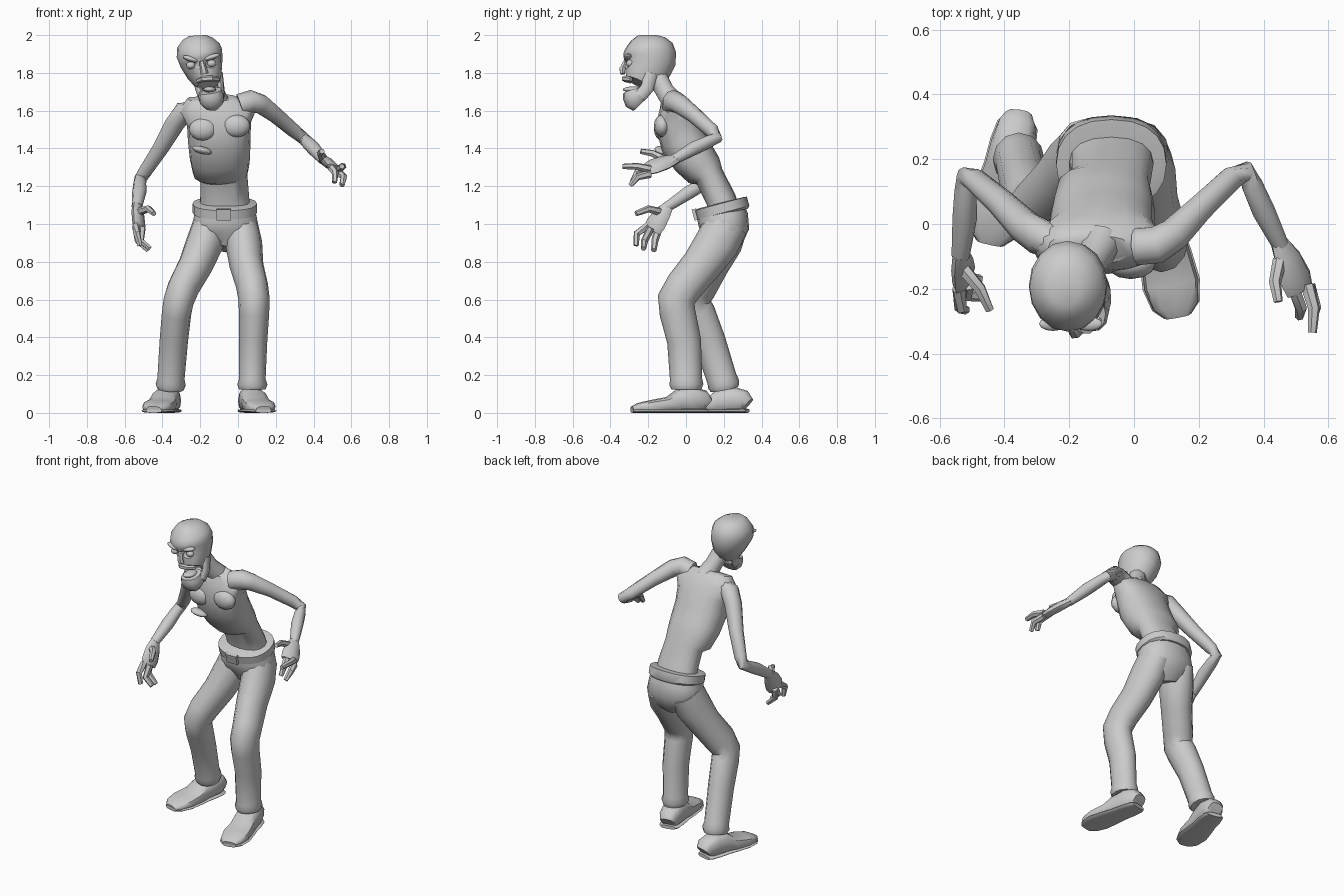
import bpy, bmesh
from math import cos, sin, pi, copysign
from mathutils import Vector

X, Z = Vector((1, 0, 0)), Vector((0, 0, 1))


def loft(name, rings, n=10, ref=X, p=2.0):
    """Skin of elliptical rings (x, y, z, half width, half depth, roll); width follows ref."""
    pts = [Vector(r[:3]) for r in rings]
    bm, loops = bmesh.new(), []
    for i, r in enumerate(rings):
        t = (pts[min(i + 1, len(pts) - 1)] - pts[max(i - 1, 0)]).normalized()
        roll = r[5] if len(r) > 5 else 0
        u = Vector((cos(roll), 0, sin(roll))) if roll else Vector(ref)
        u = (u - t * u.dot(t)).normalized()
        v = t.cross(u)
        b = r[4] if len(r) > 4 else r[3]
        loop = []
        for k in range(n):
            c, s = cos(2 * pi * k / n), sin(2 * pi * k / n)
            q = pts[i] + u * r[3] * copysign(abs(c) ** (2 / p), c) + v * b * copysign(abs(s) ** (2 / p), s)
            q.z = max(q.z, 0)
            loop.append(bm.verts.new(q))
        loops.append(loop)
    for a, b in zip(loops, loops[1:]):
        for k in range(n):
            bm.faces.new((a[k], a[(k + 1) % n], b[(k + 1) % n], b[k]))
    bm.faces.new(loops[0])
    bm.faces.new(loops[-1])
    bmesh.ops.recalc_face_normals(bm, faces=bm.faces)
    me = bpy.data.meshes.new(name)
    bm.to_mesh(me)
    bm.free()
    ob = bpy.data.objects.new(name, me)
    bpy.context.collection.objects.link(ob)
    return ob


def ball(name, loc, scale):
    bpy.ops.mesh.primitive_uv_sphere_add(segments=12, ring_count=8, location=loc)
    ob = bpy.context.object
    ob.name, ob.scale = name, scale
    return ob


def finger(name, a, b, c, r=0.019):
    loft(name, [(*a, r * 1.15), (*b, r), (*c, r * 0.75)], n=6, ref=(0.6, 0.5, 0.6))


def shoe(name, heel, toe):
    h, t = Vector(heel), Vector(toe)
    prof = [(0, .045, .085), (.05, .06, .12), (.2, .068, .14), (.38, .07, .125),
            (.52, .077, .085), (.75, .085, .068), (.92, .07, .052), (1, .04, .035)]
    for part, grow, top in ((name, 1, 1), (name + "_sole", 1.06, 0)):
        rings = []
        for s, w, ht in prof:
            q = h.lerp(t, s)
            ht = ht if top else .022
            rings.append((q.x, q.y, ht / 2, w * grow, ht / 2))
        loft(part, rings, n=12, p=2.8)


# Torso: waist, ribcage, shoulders
loft("torso", [(-.07, .20, 1.07, .13, .085), (-.07, .185, 1.13, .13, .08), (-.075, .125, 1.25, .125, .078),
               (-.09, .095, 1.285, .15, .105), (-.095, .04, 1.35, .16, .118), (-.1, -.015, 1.44, .165, .125),
               (-.1, -.045, 1.53, .17, .115, .08), (-.11, -.06, 1.60, .205, .088, .17),
               (-.10, -.07, 1.645, .17, .065, .16), (-.10, -.08, 1.67, .09, .045, .1)], n=16, p=2.3)
for sx in (-.185, -.01):
    ball("pectoral", (sx, -.125, 1.52 + sx * .1), (.075, .045, .06))
flap = ball("torn_skin", (-.19, -.13, 1.39), (.055, .035, .02))
flap.rotation_euler = (0, .25, .3)

# Neck and skull
loft("neck", [(-.1, -.055, 1.63, .065), (-.125, -.11, 1.70, .052), (-.165, -.17, 1.81, .055)], n=10)
skull = loft("skull", [(-.155, -.25, 1.745, .062, .075), (-.165, -.235, 1.775, .08, .105),
                       (-.178, -.207, 1.81, .098, .12), (-.193, -.193, 1.86, .115, .138),
                       (-.205, -.192, 1.905, .122, .14), (-.21, -.195, 1.945, .113, .125),
                       (-.213, -.2, 1.98, .08, .09), (-.214, -.2, 1.998, .045, .055)], n=16)

# Eye sockets cut into the skull
for ex, ez in ((-.25, 1.84), (-.14, 1.85)):
    cut = ball("socket_cutter", (ex, -.325, ez), (.036, .035, .026))
    m = skull.modifiers.new("socket", "BOOLEAN")
    m.object, m.operation, m.solver = cut, "DIFFERENCE", "EXACT"
    bpy.context.view_layer.objects.active = skull
    bpy.ops.object.modifier_apply(modifier=m.name)
    bpy.data.objects.remove(cut)
    ball("eye", (ex, -.295, ez), (.024, .022, .02))
    brow = ball("brow", (ex, -.308, ez + .034), (.045, .022, .014))
    brow.rotation_euler = (0, .3 if ex < -.2 else -.3, 0)
loft("nose", [(-.193, -.322, 1.86, .012), (-.183, -.337, 1.82, .018), (-.178, -.335, 1.795, .022, .014)], n=6)
loft("upper_lip", [(-.215, -.29, 1.755, .012), (-.185, -.325, 1.768, .016), (-.14, -.325, 1.77, .016),
                   (-.105, -.29, 1.765, .012)], n=6, ref=Z)

# Open jaw: hinge branches, chin and tongue
for sx in (-.06, .06):
    loft("jaw_branch", [(-.165 + sx * 1.1, -.185, 1.80, .018, .035), (-.15 + sx, -.205, 1.72, .018, .035),
                        (-.142 + sx * .85, -.245, 1.675, .02, .035)], n=8)
loft("chin", [(-.142, -.245, 1.635, .045, .05), (-.14, -.26, 1.65, .065, .065),
              (-.143, -.268, 1.68, .066, .068), (-.147, -.275, 1.705, .06, .06)], n=12, p=2.4)
ball("tongue", (-.15, -.28, 1.712), (.035, .055, .016))

# Arms
loft("left_arm", [(.01, -.07, 1.63, .06), (.07, -.065, 1.65, .06), (.12, -.035, 1.635, .053),
                  (.2, .045, 1.575, .043), (.3, .14, 1.49, .038), (.345, .16, 1.455, .034),
                  (.365, .12, 1.435, .034), (.4, .04, 1.4, .037), (.452, -.065, 1.34, .027)], n=10, ref=Z)
loft("right_arm", [(-.23, -.06, 1.6, .055), (-.29, -.04, 1.59, .058), (-.335, -.01, 1.53, .053),
                   (-.41, .065, 1.4, .044), (-.49, .135, 1.28, .037), (-.515, .145, 1.24, .034),
                   (-.52, .1, 1.215, .034), (-.522, .02, 1.17, .038), (-.535, -.1, 1.09, .028)], n=10, ref=X)

# Left hand
loft("left_palm", [(.445, -.05, 1.345, .028, .024), (.475, -.11, 1.325, .05, .028),
                   (.5, -.17, 1.305, .058, .026), (.512, -.205, 1.29, .05, .02)], n=8, ref=(.8, 0, -.6))
finger("left_thumb", (.45, -.11, 1.34), (.435, -.18, 1.375), (.445, -.24, 1.385))
finger("left_finger", (.535, -.19, 1.29), (.555, -.26, 1.305), (.55, -.335, 1.305))
finger("left_finger", (.54, -.19, 1.265), (.56, -.255, 1.25), (.55, -.295, 1.205))
finger("left_finger", (.49, -.19, 1.305), (.515, -.26, 1.27), (.51, -.285, 1.22))

# Right hand
loft("right_palm", [(-.535, -.09, 1.1, .03, .024), (-.53, -.125, 1.055, .05, .028),
                    (-.525, -.16, 1.0, .058, .027), (-.525, -.18, .965, .05, .02)], n=8, ref=(.35, .9, 0))
finger("right_thumb", (-.525, -.14, 1.065), (-.475, -.2, 1.08), (-.445, -.265, 1.055))
finger("right_finger", (-.54, -.2, .99), (-.535, -.26, .95), (-.52, -.265, .885))
finger("right_finger", (-.54, -.145, .98), (-.53, -.165, .91), (-.475, -.17, .86))
finger("right_finger", (-.51, -.185, .98), (-.515, -.22, .91), (-.465, -.225, .87))

# Trousers: pelvis and two legs with cuffs
loft("trouser_seat", [(-.07, .18, 1.09, .155, .125), (-.068, .195, 1.03, .168, .135),
                      (-.067, .205, .97, .178, .13), (-.07, .2, .91, .14, .1), (-.08, .19, .87, .07, .07)],
     n=16, p=2.3)
loft("left_trouser_leg", [(.02, .215, 1.0, .085, .115), (.03, .165, .9, .098, .118), (.045, .08, .78, .09, .105),
                          (.075, -.01, .67, .085, .1), (.085, -.052, .6, .083, .1), (.085, -.045, .53, .08, .095),
                          (.08, -.01, .38, .075, .09), (.076, .0, .18, .07, .085), (.076, .002, .15, .08, .09),
                          (.076, .002, .125, .07, .08)], n=12)
loft("right_trouser_leg", [(-.155, .215, 1.0, .085, .115), (-.175, .18, .9, .1, .118), (-.225, .125, .78, .092, .1),
                           (-.29, .06, .66, .085, .1), (-.315, .035, .59, .08, .098), (-.325, .06, .53, .078, .095),
                           (-.34, .125, .38, .075, .085), (-.355, .19, .18, .072, .08), (-.356, .2, .15, .08, .085),
                           (-.358, .205, .125, .07, .075)], n=12)

# Belt with buckle
loft("belt", [(-.07, .198, 1.055, .158, .132), (-.07, .197, 1.06, .17, .143),
              (-.07, .184, 1.108, .17, .143), (-.07, .183, 1.112, .145, .12)], n=20, p=2.3)
bpy.ops.mesh.primitive_cube_add(size=1, location=(-.075, .05, 1.05), rotation=(.26, 0, 0))
bpy.context.object.name = "buckle"
bpy.context.object.scale = (.075, .025, .06)

# Shoes
shoe("left_shoe", (.055, .11, 0), (.135, -.285, 0))
shoe("right_shoe", (-.355, .325, 0), (-.445, -.06, 0))

# Smooth shading with sharp creases
bpy.ops.object.select_all(action="SELECT")
bpy.context.view_layer.objects.active = skull
bpy.ops.object.shade_smooth_by_angle(angle=0.75)
